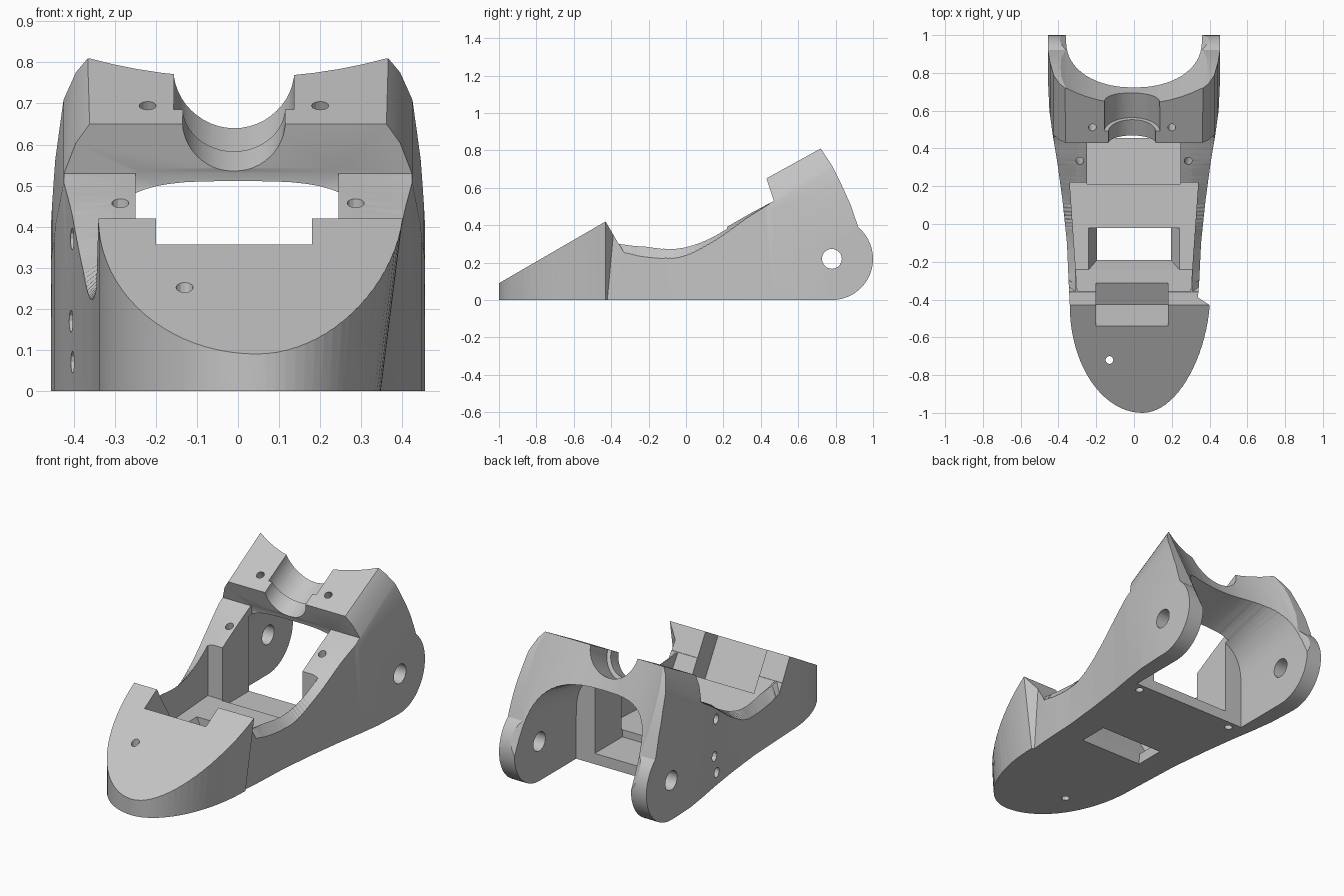
import bpy, bmesh, math
from mathutils import Vector, Matrix

if "Cube" in bpy.data.objects:
    bpy.data.objects.remove(bpy.data.objects["Cube"], do_unlink=True)

TILT = Matrix.Rotation(math.radians(30), 4, 'X')
AXIS_W = 0.354          # height of the sloping tube axis in the tilted frame


def finish(bm, name):
    bmesh.ops.recalc_face_normals(bm, faces=bm.faces)
    mesh = bpy.data.meshes.new(name)
    bm.to_mesh(mesh)
    bm.free()
    ob = bpy.data.objects.new(name, mesh)
    bpy.context.collection.objects.link(ob)
    return ob


def prism(name, pts, axis, lo, hi, tilt=False, half=None, end_pts=None):
    """Extrude or loft a 2D outline along an axis; half(y, z) tapers the width."""
    bm = bmesh.new()

    def place(p, d):
        if axis == 'x':
            return Vector((d * half(*p) if half else d, p[0], p[1]))
        return Vector((p[0], d, p[1])) if axis == 'y' else Vector((p[0], p[1], d))

    rings = [[bm.verts.new(place(p, d)) for p in outline]
             for outline, d in ((pts, lo), (end_pts or pts, hi))]
    for ring in rings:
        bm.faces.new(ring)
    n = len(pts)
    for i in range(n):
        j = (i + 1) % n
        bm.faces.new((rings[0][i], rings[0][j], rings[1][j], rings[1][i]))
    if end_pts:
        bmesh.ops.triangulate(bm, faces=bm.faces)
    if tilt:
        bm.transform(TILT)
    return finish(bm, name)


def rod(name, start, end, radius, sides=24):
    a, b = Vector(start), Vector(end)
    bm = bmesh.new()
    bmesh.ops.create_cone(bm, cap_ends=True, segments=sides, radius1=radius,
                          radius2=radius, depth=(b - a).length)
    turn = (b - a).to_track_quat('Z', 'Y').to_matrix().to_4x4()
    bm.transform(Matrix.Translation((a + b) / 2) @ turn)
    return finish(bm, name)


def tilted(x, u, w):
    return TILT @ Vector((x, u, w))


def volume(mesh):
    bm = bmesh.new()
    bm.from_mesh(mesh)
    v = abs(bm.calc_volume(signed=True))
    bm.free()
    return v


def combine(target, tool, operation='DIFFERENCE'):
    """Boolean that tries the next solver if the cut did not take."""
    before = volume(target.data)
    mod = target.modifiers.new("cut", 'BOOLEAN')
    mod.operation = operation
    mod.object = tool
    for solver in ('MANIFOLD', 'EXACT', 'FLOAT'):
        mod.solver = solver
        bpy.context.view_layer.update()
        deps = bpy.context.evaluated_depsgraph_get()
        result = bpy.data.meshes.new_from_object(target.evaluated_get(deps))
        if before * 0.4 < volume(result) < before - 1e-6:
            target.data = result
            break
    target.modifiers.remove(mod)
    bpy.data.objects.remove(tool, do_unlink=True)


def smooth_path(pts, steps=5):
    """Catmull-Rom curve through the points."""
    p = [Vector(q) for q in pts]
    p = [p[0] * 2 - p[1]] + p + [p[-1] * 2 - p[-2]]
    out = []
    for a, b, c, d in zip(p, p[1:], p[2:], p[3:]):
        for k in range(steps):
            t = k / steps
            out.append(b + (c - a) * (t / 2) + (a * 2 - b * 5 + c * 4 - d) * (t * t / 2)
                       + (b * 3 - a - c * 3 + d) * (t ** 3 / 2))
    return out + [p[-2]]


# Side silhouette: sloping toe, saddle, raised bridge and round rear lug
# Saddle points hold y, z and the outward fall of the wall top
saddle = smooth_path([(-0.36, 0.30, 0.2), (-0.25, 0.287, 0.21), (-0.1, 0.283, 0.2),
                      (0, 0.297, 0.16), (0.1, 0.33, 0.1), (0.2, 0.38, 0.06),
                      (0.33, 0.455, 0.02), (0.47, 0.53, 0)])
side = [(-1.1, 0), (-1.1, 0.032), (-0.43, 0.42)] + [(p[0], p[1]) for p in saddle]
side += [(0.43, 0.65), (0.72, 0.81), (0.78, 0.72), (0.83, 0.62), (0.88, 0.51)]
for i in range(21):
    a = math.radians(50 - 7 * i)
    side.append((0.78 + 0.22 * math.cos(a), 0.22 + 0.22 * math.sin(a)))
body = prism("foot_shell", side, 'x', -0.6, 0.6)


# Plan outline: rounded toe, flaring upwards on one side, widening to the heel
def plan(right):
    pts = []
    for i in range(41):
        a = math.pi + math.pi * i / 40
        reach = right - 0.045 if i > 20 else 0.385
        pts.append((0.045 + reach * math.cos(a), -0.43 + 0.57 * math.sin(a)))
    flank = [(0.355, -0.1), (0.378, 0.12), (0.405, 0.32), (0.43, 0.47),
             (0.448, 0.6), (0.455, 0.75), (0.455, 1.1)]
    return pts + [(0.345, -0.31)] + flank + [(-x, y) for x, y in reversed(flank)] + [(-0.345, -0.33)]


combine(body, prism("plan_outline", plan(0.335), 'z', -0.1, 1.2, end_pts=plan(0.50)), 'INTERSECT')

# Shoulders of the bridge lean inwards; wall tops of the saddle slope outwards
shoulder = [(0.457, -0.14), (0.453, -0.06), (0.445, 0.06), (0.425, 0.22),
            (0.395, 0.3), (0.36, 0.35), (0.32, 0.4), (0.7, 0.4), (0.7, -0.14)]


def wall_edge(k):
    pts = [(p[0] + k * 0.115 * (1 - i / len(saddle)) ** 8 + 0.002, p[1] - k * p[2])
           for i, p in enumerate(saddle)]
    pts[-1] = (0.468, 0.532)
    return pts + [(0.435, 0.61), (-0.42, 0.61), (-0.42, 0.42)]


for s in (-1, 1):
    combine(body, prism("shoulder_trim", [(s * x, w) for x, w in shoulder], 'y', 0.35, 1.4, tilt=True))
    combine(body, prism("wall_bevel", wall_edge(-1 / 3), 'x', s * 0.26, s * 0.46, end_pts=wall_edge(1)))

# Axle hole through both lugs
combine(body, rod("axle_hole", (-0.6, 0.78, 0.22), (0.6, 0.78, 0.22), 0.053, 32))

# Screw holes: toe, bridge, sides and side columns
for x, y in ((-0.13, -0.72), (0.32, -0.69), (0.08, -0.93)):
    combine(body, rod("toe_screw", (x, y, -0.1), (x, y, 0.6), 0.021, 12))
for x in (-0.22, 0.2):
    combine(body, rod("bridge_screw", tilted(x, 0.79, 0.23), tilted(x, 0.79, 0.5), 0.021, 12))
for s in (-1, 1):
    for y, z in ((0.31, 0.37), (0.33, 0.17), (0.305, 0.07)):
        combine(body, rod("side_screw", (s * 0.31, y, z), (s * 0.6, y, z), 0.027, 12))
    combine(body, rod("column_screw", (s * 0.31, 0.42, -0.05), (s * 0.28, 0.31, 0.6), 0.021, 12))

# Stepped tube seats along the sloping axis: toe pair, then bridge pair
for u0, u1, r in ((-0.23, -0.1, 0.145), (-0.28, -0.2, 0.115),
                  (0.6, 0.79, 0.125), (0.77, 1.3, 0.147)):
    combine(body, rod("tube_seat", tilted(-0.01, u0, AXIS_W), tilted(-0.01, u1, AXIS_W), r, 48))

# Slot in the back of the toe block
slot = [(-0.2, -0.29), (0.18, -0.29), (0.18, -0.1), (-0.2, -0.1)]
combine(body, prism("toe_slot", slot, 'z', 0.348, 1.0, tilt=True))

# Hollow back of the bridge
d = Vector((0, 0.43, -0.9)).normalized()
c = Vector((0, 1.41, 0.81))
combine(body, rod("rear_hollow", c - d * 0.4, c + d * 0.42, 0.72, 72))


# Arch between the rear lugs, rising to the back
def arch(rise):
    pts = [(0.36, -0.1)]
    for i in range(33):
        a = math.pi * i / 32
        cx, sz = math.cos(a), max(math.sin(a), 0)
        pts.append((math.copysign(0.36 * abs(cx) ** 0.6, cx), 0.21 + rise * sz ** 0.6))
    return pts + [(-0.36, -0.1)]


combine(body, prism("rear_arch", arch(0.295), 'y', 0.455, 1.3, end_pts=arch(0.53)))

# Middle bay, narrow channel behind it and the hole in the floor
bay = [(-0.242, 0.1), (0.22, 0.1), (0.22, 0.62), (-0.543, 0.62)]
combine(body, prism("middle_bay", bay, 'x', -1, 1, half=lambda y, z: 0.325 + 0.07 * y))
channel = [(0.212, 0.06), (0.48, 0.06), (0.48, 0.5), (0.472, 0.531), (0.432, 0.6), (0.212, 0.6)]
combine(body, prism("channel", channel, 'x', -0.25, 0.245))
hole = [(-0.185, -0.01), (-0.02, -0.01), (-0.02, 0.14), (-0.262, 0.14)]
combine(body, prism("floor_hole", hole, 'x', -1, 1, half=lambda y, z: 0.195 + 0.45 * z))

# Plain grey plastic
grey = bpy.data.materials.new("light_grey")
grey.use_nodes = True
colour = (0.55, 0.55, 0.55, 1)
grey.diffuse_color = colour
grey.node_tree.nodes["Principled BSDF"].inputs["Base Color"].default_value = colour
body.data.materials.clear()
body.data.materials.append(grey)
for poly in body.data.polygons:
    poly.material_index = 0

bpy.ops.object.select_all(action='DESELECT')
body.select_set(True)
bpy.context.view_layer.objects.active = body
bpy.ops.object.shade_smooth_by_angle(angle=math.radians(25))
